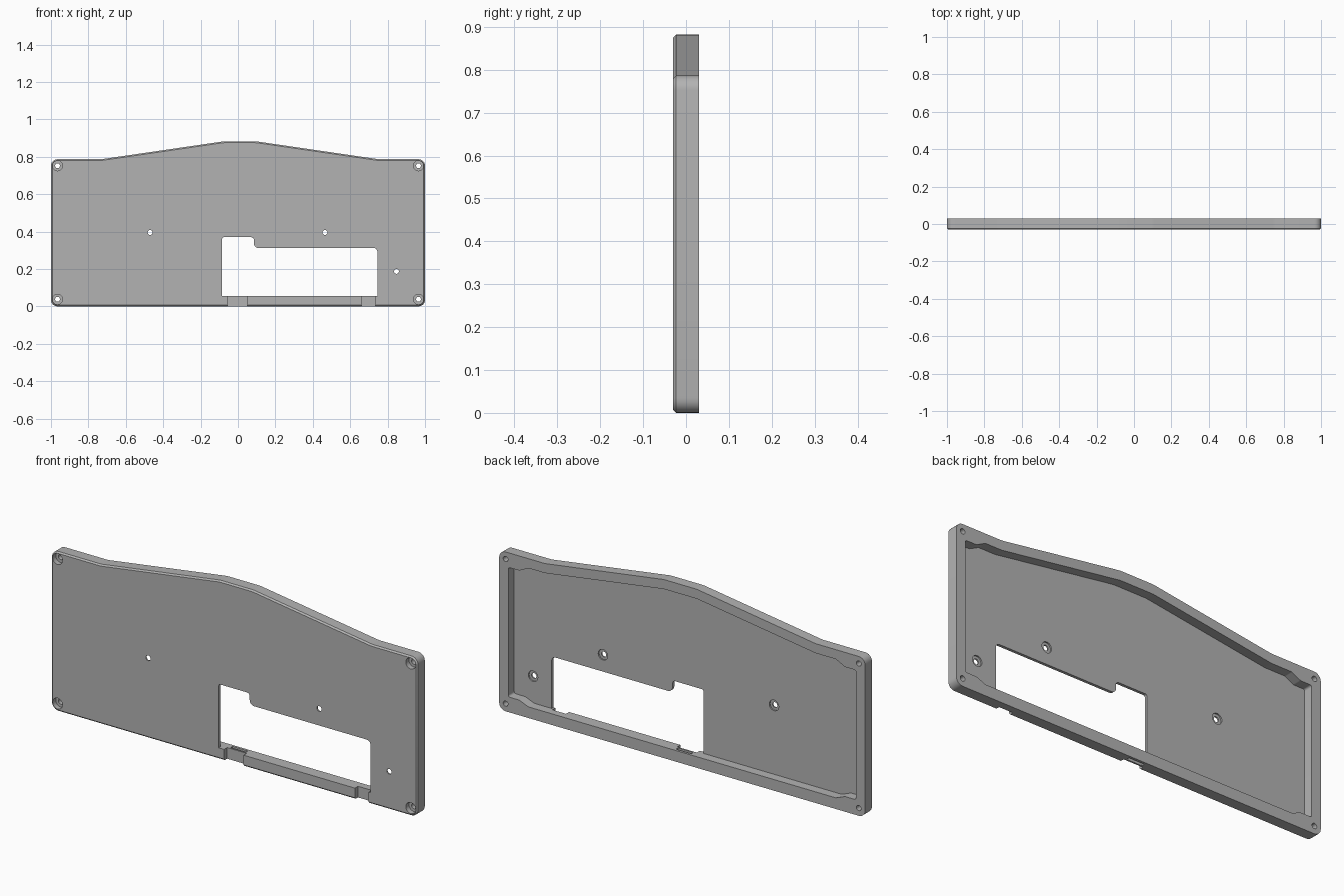
import bpy
import bmesh
import math
from mathutils import Vector

cube = bpy.data.objects.get("Cube")
if cube:
    bpy.data.objects.remove(cube, do_unlink=True)

FRONT, BACK, FLOOR = -0.03, 0.03, -0.016

grey = bpy.data.materials.new("matte_grey")
grey.use_nodes = True
grey.diffuse_color = (0.45, 0.45, 0.45, 1)
grey.node_tree.nodes["Principled BSDF"].inputs["Base Color"].default_value = grey.diffuse_color


def rounded(points, steps=6):
    """Outline with each (x, z, radius) corner replaced by an arc."""
    out = []
    for i, (x, z, r) in enumerate(points):
        p = Vector((x, z))
        if r == 0:
            out.append(p)
            continue
        a = (Vector(points[i - 1][:2]) - p).normalized()
        b = (Vector(points[(i + 1) % len(points)][:2]) - p).normalized()
        half = a.angle(b) / 2
        centre = p + (a + b).normalized() * (r / math.sin(half))
        start = p + a * (r / math.tan(half)) - centre
        end = p + b * (r / math.tan(half)) - centre
        sweep = start.angle_signed(end)
        for k in range(steps + 1):
            t = -sweep * k / steps
            out.append(centre + Vector((start.x * math.cos(t) - start.y * math.sin(t),
                                        start.x * math.sin(t) + start.y * math.cos(t))))
    return out


def prism(name, outline, y0, y1, chamfer=0):
    """Extrude an x-z outline along y, with an optional front chamfer."""
    bm = bmesh.new()
    face = bm.faces.new([bm.verts.new((p[0], y0, p[1])) for p in outline])
    moved = bmesh.ops.extrude_face_region(bm, geom=[face])["geom"]
    bmesh.ops.translate(bm, vec=(0, y1 - y0, 0),
                        verts=[v for v in moved if isinstance(v, bmesh.types.BMVert)])
    bmesh.ops.recalc_face_normals(bm, faces=bm.faces)
    if chamfer:
        rim = [e for e in bm.edges if all(abs(v.co.y - y0) < 1e-5 for v in e.verts)]
        bmesh.ops.bevel(bm, geom=rim, offset=chamfer, segments=1, affect='EDGES')
    mesh = bpy.data.meshes.new(name)
    bm.to_mesh(mesh)
    bm.free()
    obj = bpy.data.objects.new(name, mesh)
    bpy.context.collection.objects.link(obj)
    return obj


def box(x0, x1, y0, y1, z0, z1):
    return prism("cutter", [(x0, z0), (x1, z0), (x1, z1), (x0, z1)], y0, y1)


def disc(x, z, r, y0, y1):
    ring = [(x + r * math.cos(k * math.tau / 24), z + r * math.sin(k * math.tau / 24)) for k in range(24)]
    return prism("cutter", ring, y0, y1)


def cut(target, cutter):
    """Subtract a cutter and remove it."""
    cutter.hide_render = True
    mod = target.modifiers.new("cut", 'BOOLEAN')
    mod.operation, mod.solver, mod.object = 'DIFFERENCE', 'EXACT', cutter
    bpy.context.view_layer.objects.active = target
    bpy.ops.object.modifier_apply(modifier=mod.name)
    bpy.data.objects.remove(cutter, do_unlink=True)


# Outer shell with a raised top edge
shell = prism("case_shell", rounded([
    (-1, 0, 0.035), (1, 0, 0.035), (1, 0.787, 0.035), (0.75, 0.787, 0.15),
    (0.1, 0.882, 0.15), (-0.08, 0.882, 0.15), (-0.73, 0.787, 0.15), (-1, 0.787, 0.035)]),
    FRONT, BACK, 0.007)

# Open back cavity, leaving thicker walls at the corner screws
cut(shell, prism("cutter", rounded([
    (-0.95, 0.075, 0.01), (-0.89, 0.075, 0.02), (-0.84, 0.055, 0.02),
    (0.84, 0.055, 0.02), (0.89, 0.075, 0.02), (0.95, 0.075, 0.01),
    (0.95, 0.715, 0.01), (0.89, 0.715, 0.02), (0.84, 0.74, 0.02), (0.75, 0.74, 0.1),
    (0.1, 0.835, 0.15), (-0.08, 0.835, 0.15), (-0.73, 0.74, 0.1), (-0.84, 0.74, 0.02),
    (-0.89, 0.715, 0.02), (-0.95, 0.715, 0.01)]), FLOOR, BACK + 0.05))

# Stepped window through the front plate
cut(shell, prism("cutter", rounded([
    (-0.085, 0.055, 0), (0.745, 0.055, 0), (0.745, 0.312, 0.02), (0.085, 0.312, 0.025),
    (0.085, 0.37, 0.015), (-0.085, 0.37, 0.01)]), FRONT - 0.05, 0.01))

# Notches and connector slot in the bottom wall
for x0, x1 in ((-0.055, 0.052), (0.66, 0.735)):
    cut(shell, box(x0, x1, FRONT - 0.05, -0.006, -0.05, 0.1))
cut(shell, box(-0.042, 0.042, 0.002, 0.018, -0.05, 0.1))

# Corner screw holes with front counterbores
for x in (-0.965, 0.965):
    for z in (0.038, 0.752):
        cut(shell, disc(x, z, 0.013, -0.1, 0.1))
        cut(shell, disc(x, z, 0.027, -0.1, -0.005))

# Plate holes, recessed from the back
for x, z in ((-0.47, 0.395), (0.465, 0.395), (0.847, 0.187)):
    cut(shell, disc(x, z, 0.013, -0.1, 0.1))
    cut(shell, disc(x, z, 0.026, -0.023, 0.1))

shell.data.materials.clear()
shell.data.materials.append(grey)
for poly in shell.data.polygons:
    poly.material_index = 0
bpy.ops.object.select_all(action='DESELECT')
shell.select_set(True)
bpy.context.view_layer.objects.active = shell
bpy.ops.object.shade_smooth_by_angle(angle=math.radians(25))
